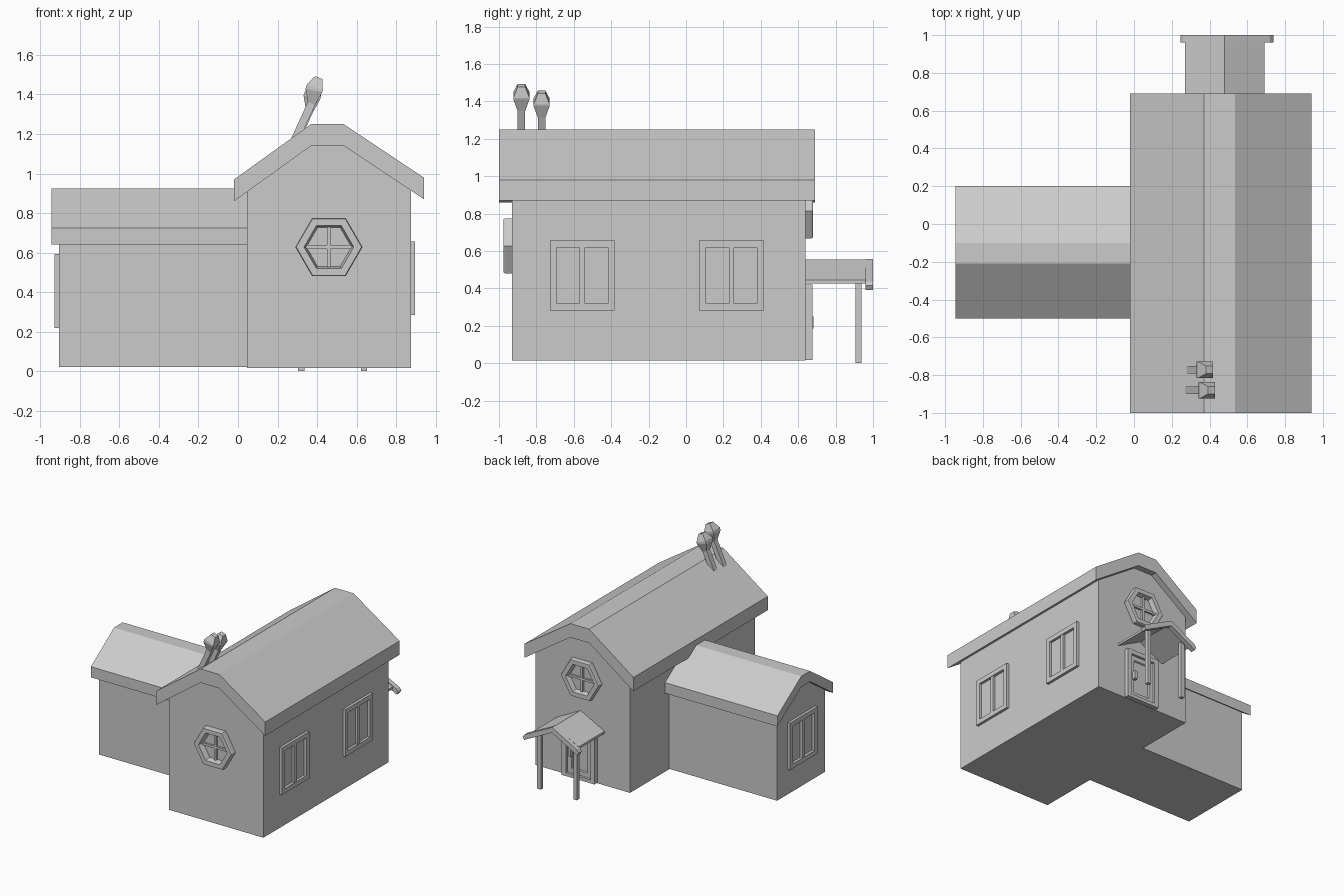
import bpy, bmesh, math
from mathutils import Vector

if "Cube" in bpy.data.objects:
    bpy.data.objects.remove(bpy.data.objects["Cube"])


def loft(name, rings, closed=False):
    """Skin equal-length rings; cap the ends, or join last to first."""
    bm = bmesh.new()
    vs = [[bm.verts.new(p) for p in r] for r in rings]
    n = len(vs[0])
    pairs = list(zip(vs, vs[1:])) + ([(vs[-1], vs[0])] if closed else [])
    for a, b in pairs:
        for i in range(n):
            j = (i + 1) % n
            bm.faces.new((a[i], a[j], b[j], b[i]))
    if not closed:
        bm.faces.new(vs[0])
        bm.faces.new(vs[-1])
    bmesh.ops.recalc_face_normals(bm, faces=bm.faces)
    me = bpy.data.meshes.new(name)
    bm.to_mesh(me)
    bm.free()
    ob = bpy.data.objects.new(name, me)
    bpy.context.collection.objects.link(ob)
    return ob


def prism(name, profile, axis, a, b):
    """Extrude a (horizontal, z) profile along x or y from a to b."""
    def place(t):
        return [(t, h, z) if axis == 'x' else (h, t, z) for h, z in profile]
    return loft(name, [place(a), place(b)])


def box(name, x0, x1, y0, y1, z0, z1):
    return prism(name, [(x0, z0), (x1, z0), (x1, z1), (x0, z1)], 'y', y0, y1)


def slab(top, t):
    """Roof cross-section: the top line plus the same line lowered by t."""
    return top + [(h, z - t) for h, z in reversed(top)]


# Main house
prism("main_walls", [(0.045, 0.015), (0.875, 0.015), (0.875, 0.92), (0.535, 1.145),
                     (0.37, 1.145), (0.045, 0.912)], 'y', -0.93, 0.64)
prism("main_roof", slab([(-0.02, 0.97), (0.37, 1.25), (0.535, 1.25), (0.94, 0.98)], 0.11),
      'y', -1.0, 0.69)

# Side wing
prism("wing_walls", [(-0.455, 0.02), (0.15, 0.02), (0.15, 0.68), (-0.10, 0.842),
                     (-0.21, 0.842), (-0.455, 0.68)], 'x', -0.907, 0.06)
prism("wing_roof", slab([(-0.50, 0.725), (-0.21, 0.925), (-0.10, 0.925), (0.20, 0.725)], 0.085),
      'x', -0.945, 0.06)


# Two-pane windows on the end walls
def window(name, wall, s, yc, zc):
    def rect(x, hw, hh):
        return [(x, yc + a * hw, zc + b * hh) for a, b in ((-1, -1), (1, -1), (1, 1), (-1, 1))]
    back, front = wall - s * 0.01, wall + s * 0.021
    loft(name + "_frame", [rect(back, .173, .187), rect(front, .173, .187),
                           rect(front, .137, .15), rect(back, .137, .15)], True)
    box(name + "_mullion", *sorted((back, wall + s * 0.018)), yc - .014, yc + .014,
        zc - .155, zc + .155)


window("front_side_window", 0.875, 1, -0.555, 0.47)
window("rear_side_window", 0.875, 1, 0.243, 0.47)
window("wing_window", -0.907, -1, -0.155, 0.405)


# Hexagonal gable windows
def hex_window(name, wall, s, xc, zc, depth):
    def ring(r, d):
        return [(xc + r * math.cos(k * math.pi / 3), wall + s * d,
                 zc + r * math.sin(k * math.pi / 3)) for k in range(6)]
    loft(name + "_frame", [ring(.17, -.01), ring(.17, depth * .8), ring(.165, depth),
                           ring(.126, depth), ring(.114, .002), ring(.114, -.01)], True)
    y0, y1 = sorted((wall - s * .01, wall + s * .015))
    box(name + "_upright", xc - .009, xc + .009, y0, y1, zc - .105, zc + .105)
    box(name + "_crossbar", xc - .118, xc + .118, y0, y1, zc - .009, zc + .009)


hex_window("front_hex_window", -0.93, -1, 0.46, 0.628, 0.045)
hex_window("rear_hex_window", 0.64, 1, 0.46, 0.815, 0.038)

# Rear door with frame, panel and handle
DX = 0.478


def door_rect(y, hw, z0, z1):
    return [(DX - hw, y, z0), (DX + hw, y, z0), (DX + hw, y, z1), (DX - hw, y, z1)]


loft("door_frame", [door_rect(.63, .145, .018, .42), door_rect(.675, .145, .018, .42),
                    door_rect(.675, .108, .045, .385), door_rect(.63, .108, .045, .385)], True)
loft("door_leaf", [door_rect(.63, .11, .04, .39), door_rect(.655, .11, .04, .39),
                   door_rect(.655, .07, .08, .35), door_rect(.645, .065, .085, .345)])
box("door_handle", DX + .06, DX + .085, .65, .681, .185, .25)

# Porch
prism("porch_roof", slab([(0.27, 0.445), (0.48, 0.555), (0.69, 0.445)], 0.018),
      'y', 0.63, 0.965)
prism("porch_gable_trim", [(0.245, 0.415), (0.26, 0.437), (0.48, 0.557), (0.72, 0.437),
                           (0.738, 0.415), (0.725, 0.392), (0.48, 0.515), (0.258, 0.392)],
      'y', 0.96, 1.0)
for side, px in (("left", 0.32), ("right", 0.638)):
    box(side + "_porch_post", px - .016, px + .016, .907, .937, 0, .46)


# Leaning chimney pipes with faceted caps
def chimney(name, dx, y, dz):
    spine = [(0.265, 1.12, .02), (0.372, 1.355, .02), (0.384, 1.42, .043),
             (0.389, 1.435, .043), (0.41, 1.485, .02)]
    rings = []
    for i, (x, z, r) in enumerate(spine):
        a, b = spine[max(i - 1, 0)], spine[min(i + 1, len(spine) - 1)]
        tilt = Vector((b[0] - a[0], 0, b[1] - a[1])).normalized()
        side = Vector((tilt.z, 0, -tilt.x))
        c = Vector((x + dx, y, z + dz))
        rings.append([c + side * r * u + Vector((0, r * v, 0))
                      for u, v in ((-1, -1), (1, -1), (1, 1), (-1, 1))])
    loft(name, rings)


chimney("front_chimney", 0.0, -0.88, 0.0)
chimney("rear_chimney", -0.01, -0.772, -0.035)
